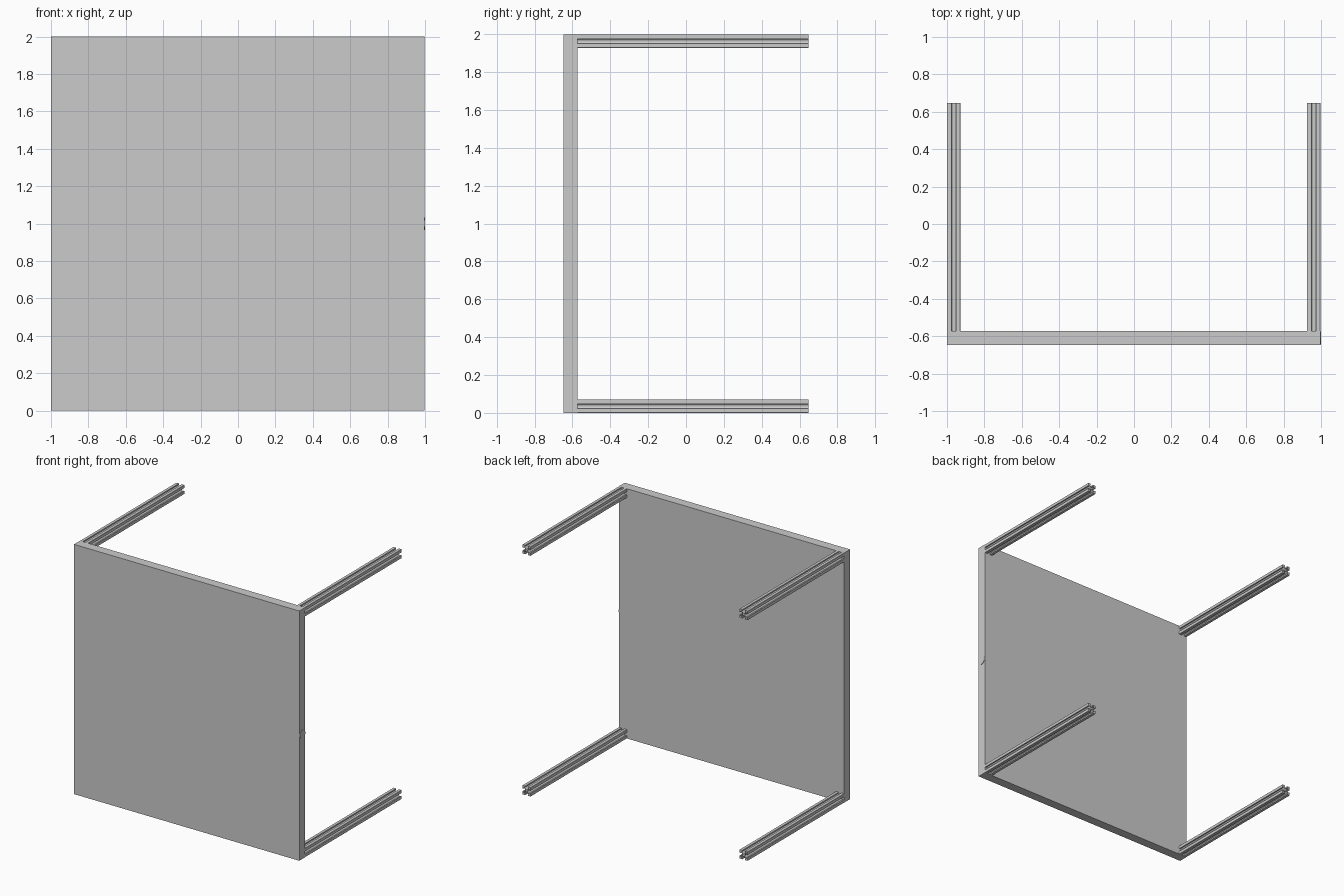
import bpy, bmesh
from math import radians

if "Cube" in bpy.data.objects:
    bpy.data.objects.remove(bpy.data.objects["Cube"])

X0, X1 = -1.0, 0.996          # panel sides (a small side button reaches x = 1)
Y0, YP, Y1 = -0.647, -0.572, 0.647
H = 0.036                     # half width of a slotted rail


def box(name, lo, hi):
    bpy.ops.mesh.primitive_cube_add(size=1, location=[(a + b) / 2 for a, b in zip(lo, hi)])
    ob = bpy.context.object
    ob.name = name
    ob.scale = [b - a for a, b in zip(lo, hi)]
    return ob


# one slot of the rail section, from left lip to right lip; turned four times
half = [(0.034, H), (H, 0.034)]
slot_right = [(0.004, 0.010), (0.007, 0.012), (0.019, 0.022), (0.019, 0.026),
              (0.012, 0.026), (0.012, H), (0.0345, H)]
side = [(-x, y) for x, y in reversed(slot_right)] + slot_right
section = []
for k in range(4):
    for x, y in side:
        for _ in range(k):
            x, y = y, -x
        section.append((x, y))


def rail(name, cx, cz):
    bm = bmesh.new()
    face = bm.faces.new([bm.verts.new((cx + x, YP, cz + z)) for x, z in section])
    ext = bmesh.ops.extrude_face_region(bm, geom=[face], use_keep_orig=True)
    verts = [g for g in ext["geom"] if isinstance(g, bmesh.types.BMVert)]
    bmesh.ops.translate(bm, verts=verts, vec=(0, Y1 - YP, 0))
    bmesh.ops.recalc_face_normals(bm, faces=bm.faces)
    me = bpy.data.meshes.new(name)
    bm.to_mesh(me)
    bm.free()
    ob = bpy.data.objects.new(name, me)
    bpy.context.collection.objects.link(ob)


# front panel
box("front_panel", (X0, Y0, 0), (X1, YP, 2))

# four slotted rails running back from the corners
for sx, cx in (("left", X0 + H), ("right", X1 - H)):
    for sz, cz in (("lower", H), ("upper", 2 - H)):
        rail(f"{sz}_{sx}_rail", cx, cz)

# small round button on the right edge of the panel
bpy.ops.mesh.primitive_cylinder_add(vertices=32, radius=0.034, depth=0.008,
                                    location=(0.996, (Y0 + YP) / 2, 1.0),
                                    rotation=(0, radians(90), 0))
bpy.context.object.name = "side_button"
bpy.ops.object.shade_smooth_by_angle()
